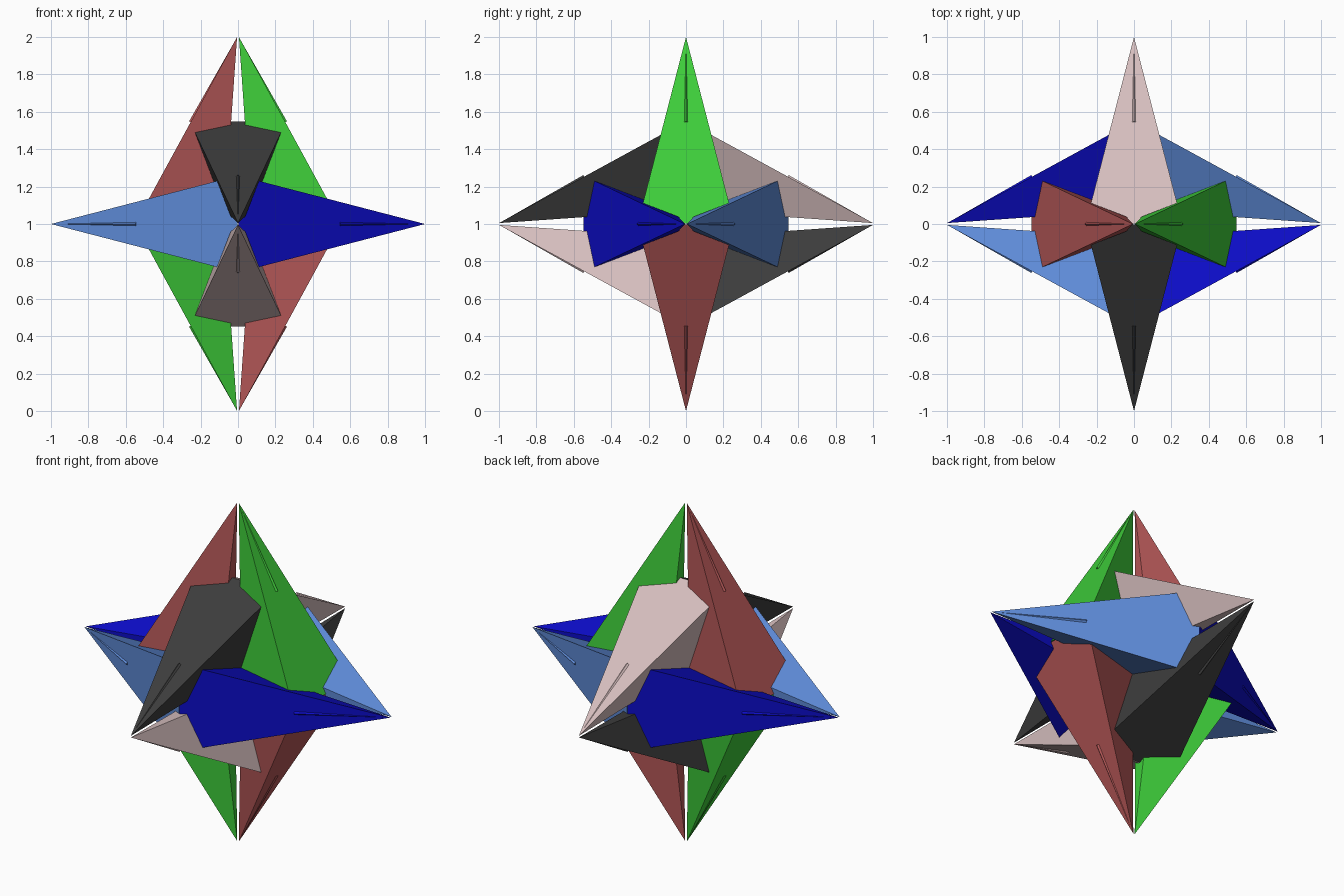
import bpy, bmesh
from mathutils import Vector

if "Cube" in bpy.data.objects:
    bpy.data.objects.remove(bpy.data.objects["Cube"])


def material(name, rgb):
    m = bpy.data.materials.new(name)
    m.diffuse_color = (*rgb, 1)
    m.use_nodes = True
    m.node_tree.nodes["Principled BSDF"].inputs["Base Color"].default_value = m.diffuse_color
    return m


red = material("red", (0.456, 0.095, 0.095))
green = material("green", (0.048, 0.61, 0.042))
blue = material("deep blue", (0.0037, 0.0037, 0.578))
sky = material("light blue", (0.112, 0.258, 0.686))
pink = material("pale pink", (0.672, 0.515, 0.515))
black = material("charcoal", (0.047, 0.047, 0.047))


def outer(t):
    # height of the sloping outer face at distance t along the spike
    return 0.005 + 0.545 * (1 - t)


# Spike profile as (along tip, outward, sideways); paired points are mirrored sideways
TIP = (1.0, 0.005, 0.0)
PAIRS = {
    "corner": (0.112, outer(0.112), 0.23),
    "notch": (0.037, outer(0.037), 0.037),
    "tab": (0.003, outer(0.003), 0.037),
    "inner": (0.07, 0.07, 0.07),
    "root": (0.003, 0.07, 0.065),
}


def spike(name, axis, sign_tip, sign_out, mat):
    bm = bmesh.new()

    def vert(p):
        v = Vector((0, 0, 0))
        v[axis] = p[0] * sign_tip
        v[(axis + 1) % 3] = p[1] * sign_out
        v[(axis + 2) % 3] = p[2]
        return bm.verts.new(v + Vector((0, 0, 1)))

    tip = vert(TIP)
    a = {k: vert(p) for k, p in PAIRS.items()}
    b = {k: vert((p[0], p[1], -p[2])) for k, p in PAIRS.items()}

    # outer face, tab, underside and inner wall
    bm.faces.new((tip, a["corner"], a["notch"], b["notch"], b["corner"]))
    for k1, k2 in (("notch", "tab"), ("tab", "root"), ("root", "inner")):
        bm.faces.new((a[k1], a[k2], b[k2], b[k1]))
    bm.faces.new((tip, a["inner"], b["inner"]))
    # side walls and seats against the neighbouring spikes
    for s in (a, b):
        bm.faces.new((tip, s["corner"], s["inner"]))
        bm.faces.new((s["corner"], s["notch"], s["inner"]))
        bm.faces.new((s["notch"], s["tab"], s["root"], s["inner"]))

    # thin raised sliver along the middle of the outer face
    f = [vert(p) for p in ((0.97, outer(0.97), 0), (0.545, 0.25, 0.012),
                           (0.545, 0.25, -0.012), (0.548, 0.262, 0))]
    for i in range(4):
        bm.faces.new([f[j] for j in range(4) if j != i])

    bmesh.ops.recalc_face_normals(bm, faces=bm.faces[:])
    me = bpy.data.meshes.new(name)
    bm.to_mesh(me)
    bm.free()
    me.materials.append(mat)
    ob = bpy.data.objects.new(name, me)
    bpy.context.collection.objects.link(ob)


# Twelve spikes: two side by side at each of the six tips
NAMES = (("left", "right"), ("front", "back"), ("bottom", "top"))
COLOURS = ((blue, sky), (black, pink), (red, green))
for axis in range(3):
    for st in (-1, 1):
        for so in (-1, 1):
            name = f"{NAMES[axis][st > 0]}_spike_{NAMES[(axis + 1) % 3][so > 0]}_half"
            spike(name, axis, st, so, COLOURS[axis][st * so > 0])
